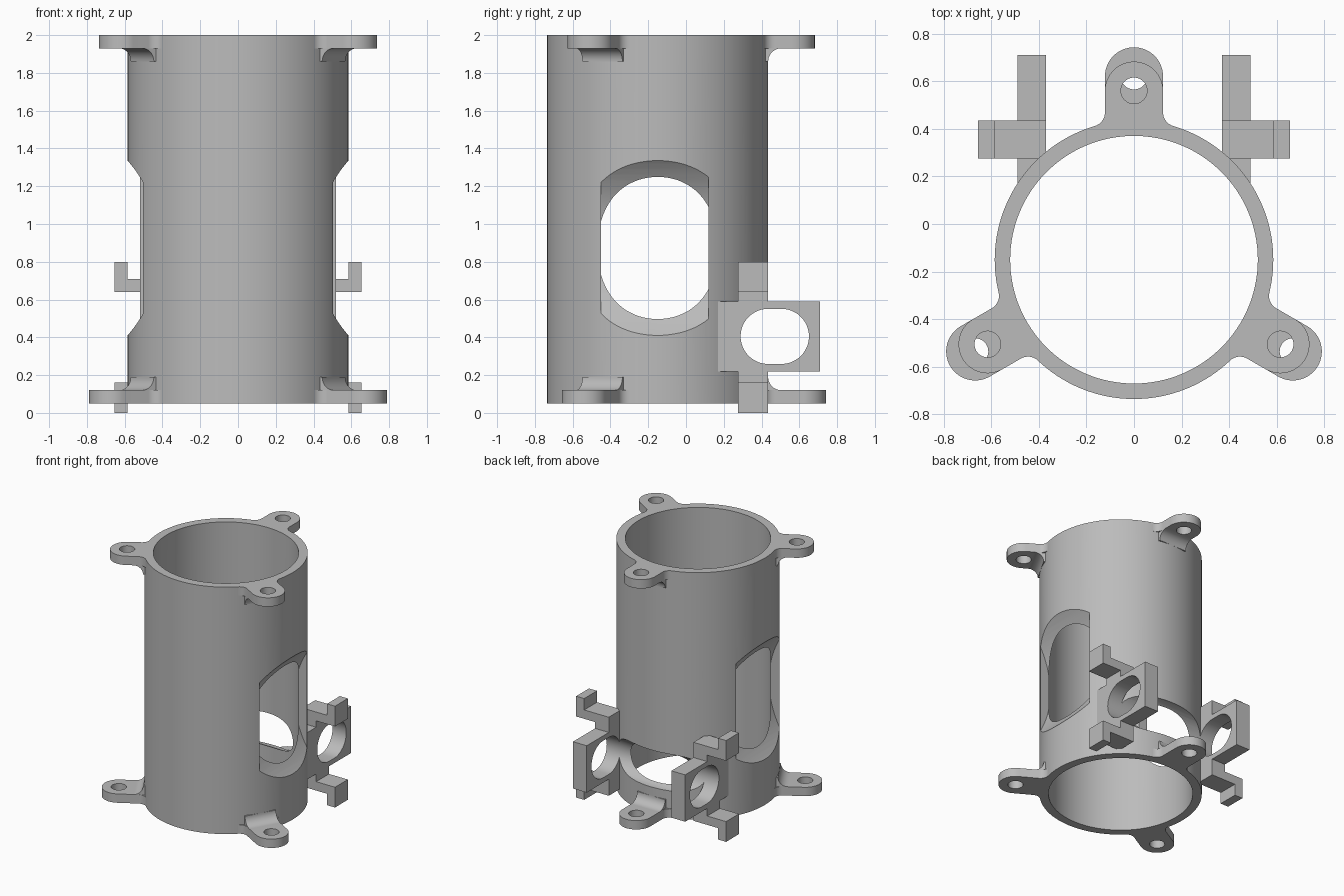
import bpy, bmesh, math
from mathutils import Matrix, Vector

if "Cube" in bpy.data.objects:
    bpy.data.objects.remove(bpy.data.objects["Cube"], do_unlink=True)

grey = bpy.data.materials.new("light grey plastic")
grey.use_nodes = True
COLOUR = (0.5, 0.5, 0.5, 1)
grey.diffuse_color = COLOUR
grey.node_tree.nodes["Principled BSDF"].inputs["Base Color"].default_value = COLOUR

AXIS_Y = -0.15            # tube axis position
OUTER, INNER = 0.585, 0.52
BASE, TOP = 0.05, 2.0


def make(name, bm):
    bmesh.ops.recalc_face_normals(bm, faces=bm.faces)
    mesh = bpy.data.meshes.new(name)
    bm.to_mesh(mesh)
    bm.free()
    mesh.materials.append(grey)
    obj = bpy.data.objects.new(name, mesh)
    bpy.context.collection.objects.link(obj)
    return obj


def prism(name, points, place, low, high):
    """Extrude a closed 2D outline; place(a, b, t) maps it into space."""
    bm = bmesh.new()
    face = bm.faces.new([bm.verts.new(place(a, b, low)) for a, b in points])
    shift = Vector(place(0, 0, high)) - Vector(place(0, 0, low))
    new = bmesh.ops.extrude_face_region(bm, geom=[face], use_keep_orig=True)["geom"]
    bmesh.ops.translate(bm, vec=shift, verts=[g for g in new if isinstance(g, bmesh.types.BMVert)])
    return make(name, bm)


def arc(cx, cy, r, start, end, n):
    return [(cx + r * math.cos(math.radians(start + (end - start) * i / n)),
             cy + r * math.sin(math.radians(start + (end - start) * i / n)))
            for i in range(n + 1)]


def circle(cx, cy, r, n):
    return arc(cx, cy, r, 0, 360, n)[:-1]


def upright(a, b, t):
    return (a, b, t)


def along_x(a, b, t):
    return (t, a, b)


def along_y(a, b, t):
    return (a, t, b)


def box(name, x, y, z):
    return prism(name, [(x[0], y[0]), (x[1], y[0]), (x[1], y[1]), (x[0], y[1])], upright, *z)


def boolean(obj, others, operation):
    """Apply a boolean with each helper, then remove the helpers."""
    for other in others:
        other.hide_render = True
        mod = obj.modifiers.new("boolean", "BOOLEAN")
        mod.operation, mod.solver, mod.object = operation, "EXACT", other
    graph = bpy.context.evaluated_depsgraph_get()
    mesh = bpy.data.meshes.new_from_object(obj.evaluated_get(graph))
    obj.modifiers.clear()
    obj.data = mesh
    for other in others:
        bpy.data.objects.remove(other, do_unlink=True)


def shaft_cutter():
    # Rounded slot running sideways through both brackets and the tube back
    slot = arc(0.435, 0.405, 0.146, 90, 270, 24) + arc(0.505, 0.405, 0.146, -90, 90, 24)
    return prism("shaft_cutter", slot, along_x, -1, 1)


def bore_cutter():
    return prism("bore_cutter", circle(0, AXIS_Y, INNER, 128), upright, -0.5, 2.5)


# Tube with two scooped side windows and the shaft slot
tube = prism("tube", circle(0, AXIS_Y, OUTER, 128), upright, BASE, TOP)
windows = [prism("window_cutter", circle(side * 1.11, 0.873, 0.7, 128), along_y, -0.45, 0.12)
           for side in (-1, 1)]
boolean(tube, [bore_cutter(), shaft_cutter()] + windows, "DIFFERENCE")
parts = [tube]


# Mounting lugs: rounded tab with flared neck, screw hole and concave web
LUG_HALF, LUG_THICK, FLARE, WEB = 0.122, 0.07, 0.06, 0.07


def lug(name, angle, reach, z, web_dir):
    side = LUG_HALF + FLARE
    u = math.sqrt((OUTER + FLARE) ** 2 - side ** 2)
    turn = math.degrees(math.atan2(side, u))
    neck = arc(u, side, FLARE, 180 + turn, 270, 8)
    outline = [(0.54, 0.15)] + neck + arc(reach, 0, LUG_HALF, 90, -90, 32)
    outline += [(a, -b) for a, b in reversed(neck)] + [(0.54, -0.15)]
    tab = prism(name, outline, upright, z, z + LUG_THICK)
    hole = prism("hole_cutter", circle(reach, 0, 0.055, 32), upright, z - 1, z + 1)
    boolean(tab, [hole], "DIFFERENCE")
    root = z + LUG_THICK / 2 + web_dir * LUG_THICK / 2
    curve = arc(OUTER + WEB, WEB, WEB, 180, 270, 12)
    profile = [(0.535, WEB)] + curve + [(OUTER + WEB, -0.01), (0.535, -0.01)]
    web = prism(name + "_web", [(a, root + web_dir * b) for a, b in profile],
                along_y, -LUG_HALF, LUG_HALF)
    place = Matrix.Translation((0, AXIS_Y, 0)) @ Matrix.Rotation(math.radians(angle), 4, "Z")
    for obj in (tab, web):
        obj.data.transform(place)
        parts.append(obj)


for label, angle in (("back", 90), ("right", 210), ("left", 330)):
    lug("top_lug_" + label, angle, 0.71, TOP - LUG_THICK, -1)
    lug("bottom_lug_" + label, angle, 0.77, BASE, 1)


# Side brackets: bored plate with a hooked arm above and below
def span(side, a, b):
    return sorted((side * a, side * b))


for label, side in (("left", 1), ("right", -1)):
    plate = box("bracket_" + label, span(side, 0.37, 0.49), (0.17, 0.71), (0.22, 0.59))
    boolean(plate, [bore_cutter(), shaft_cutter()], "DIFFERENCE")
    parts.append(plate)
    for level, flip in (("upper", 1), ("lower", -1)):
        hook = [(0.37, 0.18), (0.49, 0.18), (0.49, 0.24), (0.655, 0.24),
                (0.655, 0.4), (0.585, 0.4), (0.585, 0.31), (0.37, 0.31)]
        parts.append(prism("bracket_hook_%s_%s" % (level, label),
                           [(side * a, 0.4 + flip * b) for a, b in hook],
                           along_y, 0.275, 0.435))

# Smooth the round surfaces, keep the edges crisp
bpy.ops.object.select_all(action="DESELECT")
for obj in parts:
    obj.select_set(True)
bpy.context.view_layer.objects.active = tube
bpy.ops.object.shade_smooth_by_angle(angle=math.radians(30))
